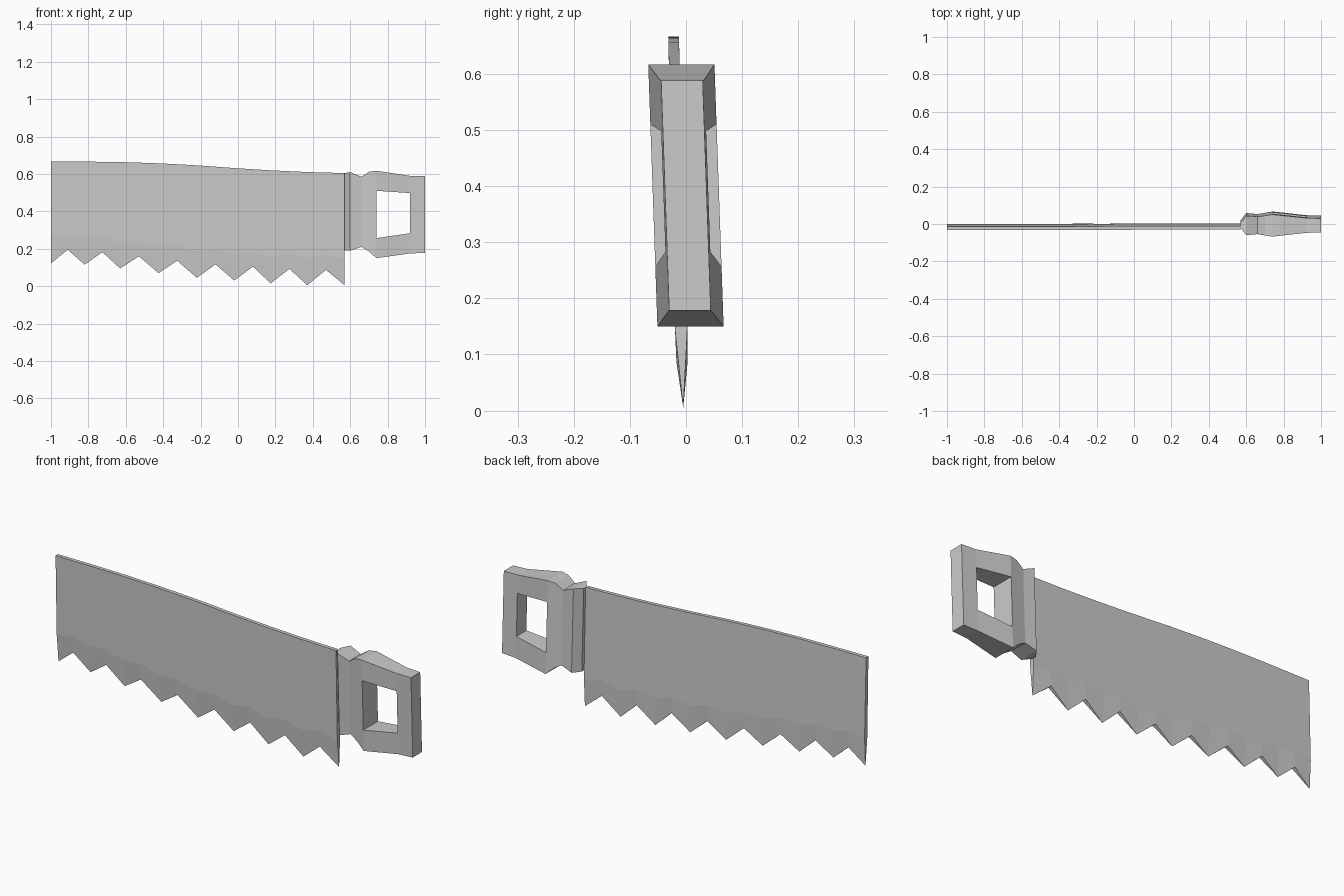
import bpy, bmesh

if "Cube" in bpy.data.objects:
    bpy.data.objects.remove(bpy.data.objects["Cube"])


def plate(name, cols, mid, holes=()):
    """Front and back sheets from columns (x, [(z, half thickness), ...]), walled along open edges."""
    bm = bmesh.new()
    sides = []
    for s in (-1, 1):
        sides.append([[bm.verts.new((x, mid(z) + s * h, z)) for z, h in rows]
                      for x, rows in cols])
    front, back = sides
    twin = {f: b for fc, bc in zip(front, back) for f, b in zip(fc, bc)}
    for i in range(len(cols) - 1):
        for j in range(len(cols[0][1]) - 1):
            if (i, j) in holes:
                continue
            for g in sides:
                bm.faces.new((g[i][j], g[i + 1][j], g[i + 1][j + 1], g[i][j + 1]))
    rim = [e for e in bm.edges if len(e.link_faces) == 1 and e.verts[0] in twin]
    for e in rim:
        a, b = e.verts
        bm.faces.new((a, b, twin[b], twin[a]))
    bmesh.ops.remove_doubles(bm, verts=bm.verts[:], dist=1e-5)
    bmesh.ops.recalc_face_normals(bm, faces=bm.faces[:])
    me = bpy.data.meshes.new(name)
    bm.to_mesh(me)
    bm.free()
    ob = bpy.data.objects.new(name, me)
    bpy.context.collection.objects.link(ob)
    return ob


# Blade: gently curved back, alternating sharp tips and full-thickness valleys
edge = [(-1, .122), (-.91, .195), (-.82, .115), (-.725, .182), (-.63, .095), (-.53, .16),
        (-.425, .07), (-.325, .136), (-.22, .045), (-.12, .117), (-.02, .03), (.08, .105),
        (.175, .015), (.275, .093), (.37, .005), (.47, .087), (.57, .005)]
back_line = [(-1, .667), (-.8, .666), (-.6, .663), (-.4, .656), (-.2, .645),
             (0, .63), (.2, .618), (.4, .609), (.57, .605)]


def back_z(x):
    for (x0, z0), (x1, z1) in zip(back_line, back_line[1:]):
        if x <= x1:
            return z0 + (z1 - z0) * (x - x0) / (x1 - x0)
    return back_line[-1][1]


cols = []
for i, (x, z) in enumerate(edge):
    tip = i % 2 == 0
    cols.append((x, [(z, 0 if tip else .010), (z + (.14 if tip else .08), .011),
                     (back_z(x), .0095)]))
plate("blade", cols, lambda z: -.022 + .026 * (.66 - z))

# Handle: faceted grip with a window, columns of (x, bottom, top, half thickness)
grip = [(.57, .19, .605, .013), (.60, .19, .61, .052), (.66, .21, .585, .047),
        (.70, .186, .612, .053), (.74, .15, .617, .059), (.92, .175, .59, .040),
        (1.0, .178, .588, .037)]
window = {.74: (.257, .51), .92: (.283, .498), 1.0: (.283, .498)}
cols = []
for x, z0, z1, h in grip:
    w0, w1 = window.get(x, (.257, .51))
    cols.append((x, [(z0, h), (w0, h), (w1, h), (z1, h)]))
plate("handle", cols, lambda z: .035 * (.38 - z), holes={(4, 1)})
